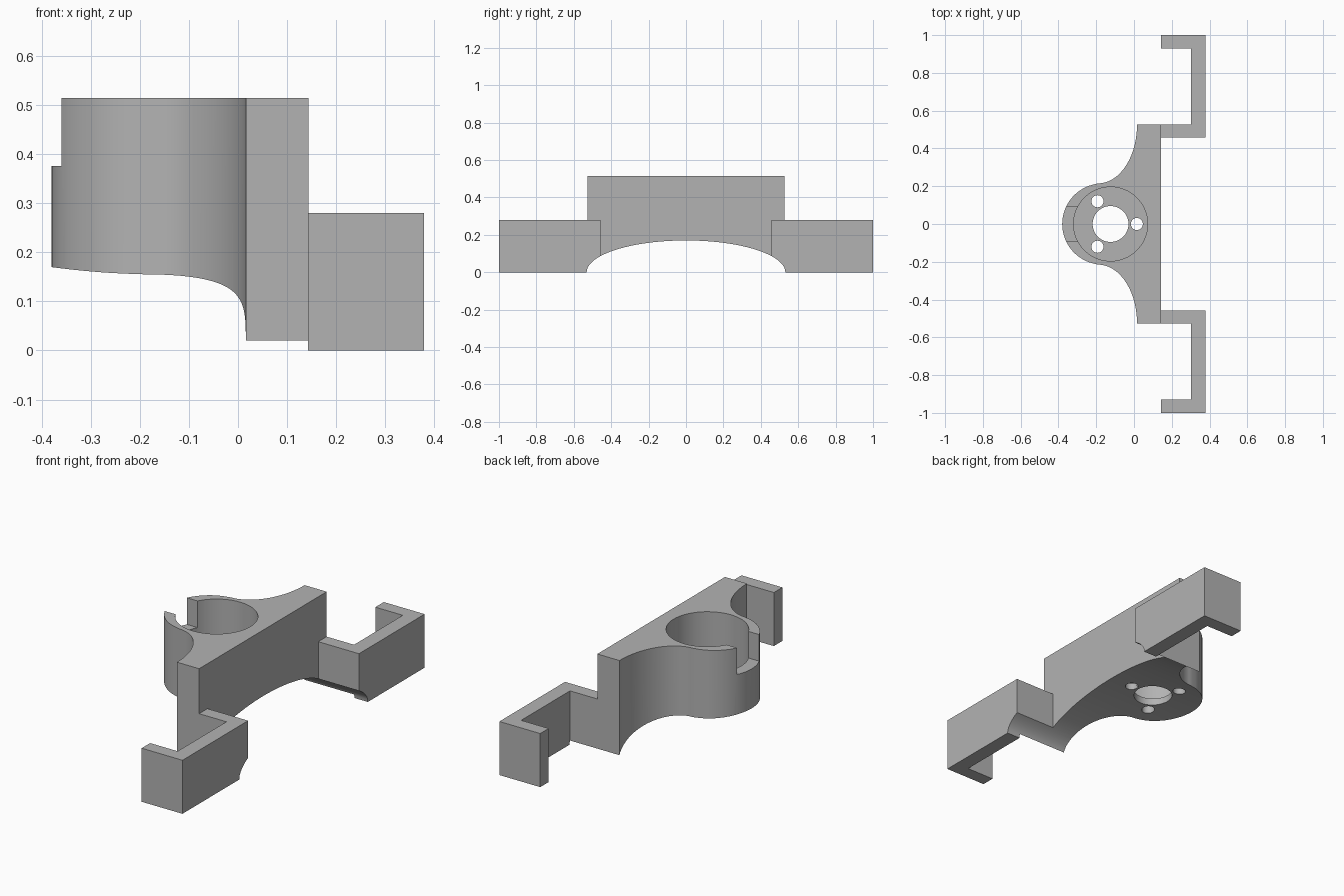
import bpy, bmesh
from math import sin, cos, pi, radians, atan2

old = bpy.data.objects.get("Cube")
if old:
    bpy.data.objects.remove(old, do_unlink=True)

grey = bpy.data.materials.new("plain grey")
grey.use_nodes = True
COLOUR = (0.45, 0.45, 0.45, 1)
grey.diffuse_color = COLOUR
grey.node_tree.nodes["Principled BSDF"].inputs["Base Color"].default_value = COLOUR


def prism(name, outline, low, high, axis="z"):
    """Extrude a closed outline: (x, y) along z, or (y, z) along x."""
    bm = bmesh.new()
    place = (lambda a, b: (a, b, low)) if axis == "z" else (lambda a, b: (low, a, b))
    face = bm.faces.new([bm.verts.new(place(a, b)) for a, b in outline])
    new = bmesh.ops.extrude_face_region(bm, geom=[face])["geom"]
    d = high - low
    bmesh.ops.translate(bm, vec=(0, 0, d) if axis == "z" else (d, 0, 0),
                        verts=[g for g in new if isinstance(g, bmesh.types.BMVert)])
    bmesh.ops.recalc_face_normals(bm, faces=bm.faces)
    mesh = bpy.data.meshes.new(name)
    bm.to_mesh(mesh)
    bm.free()
    mesh.materials.append(grey)
    obj = bpy.data.objects.new(name, mesh)
    bpy.context.collection.objects.link(obj)
    return obj


def ellipse(cx, cy, rx, ry, start=0, end=2 * pi, n=64, closed=True):
    steps = n if closed else n + 1
    return [(cx + rx * cos(start + (end - start) * i / n),
             cy + ry * sin(start + (end - start) * i / n)) for i in range(steps)]


def select_only(obj):
    bpy.ops.object.select_all(action="DESELECT")
    obj.select_set(True)
    bpy.context.view_layer.objects.active = obj


def cut(obj, cutter):
    cutter.hide_render = True
    mod = obj.modifiers.new("cut", "BOOLEAN")
    mod.operation, mod.solver, mod.object = "DIFFERENCE", "EXACT", cutter
    select_only(obj)
    bpy.ops.object.modifier_apply(modifier=mod.name)
    bpy.data.objects.remove(cutter, do_unlink=True)


def cut_arch(obj):
    cut(obj, prism("arch_cutter", ellipse(0, 0, 0.531, 0.17, n=96), -0.6, 0.6, "x"))


def finish(obj):
    select_only(obj)
    bpy.ops.object.shade_smooth_by_angle(angle=radians(25))


# Bracket body: flat back, flared sides and a round nose
BACK, NOSE_X, NOSE_R, BORE_X = 0.144, -0.165, 0.215, -0.124
flare = ellipse(-0.19, 0.527, 0.206, 0.312, 0, -pi / 2, n=28, closed=False)
join = atan2(flare[-1][1], flare[-1][0] - NOSE_X)
nose = ellipse(NOSE_X, 0, NOSE_R, NOSE_R, join, 2 * pi - join, n=40, closed=False)[1:-1]
mirrored = [(x, -y) for x, y in reversed(flare)]
outline = [(BACK, -0.527), (BACK, 0.527)] + flare + nose + mirrored
body = prism("bracket_body", outline, 0, 0.515)
cut_arch(body)

# Socket with a floor, a centre hole and three screw holes
cut(body, prism("socket_cutter", ellipse(BORE_X, 0, 0.196, 0.196), 0.205, 0.7))
cut(body, prism("centre_cutter", ellipse(BORE_X, 0, 0.095, 0.095, n=48), -0.1, 0.3))
for k in range(3):
    a = k * 2 * pi / 3
    cut(body, prism("screw_cutter", ellipse(BORE_X + 0.139 * cos(a), 0.139 * sin(a),
                                            0.032, 0.032, n=24), -0.1, 0.3))

# Cable notch in the nose wall
notch = [(-0.5, -0.091), (-0.2, -0.091), (-0.2, 0.091), (-0.5, 0.091)]
cut(body, prism("notch_cutter", notch, 0.376, 0.7))
finish(body)

# Pair of C-shaped clips
for side, s in (("left", -1), ("right", 1)):
    shape = [(0.143, 0.458), (0.379, 0.458), (0.379, 1), (0.143, 1),
             (0.143, 0.93), (0.302, 0.93), (0.302, 0.527), (0.143, 0.527)]
    name = "front_clip" if s < 0 else "rear_clip"
    clip = prism(name, [(x, s * y) for x, y in shape], 0, 0.28)
    cut_arch(clip)
    finish(clip)
